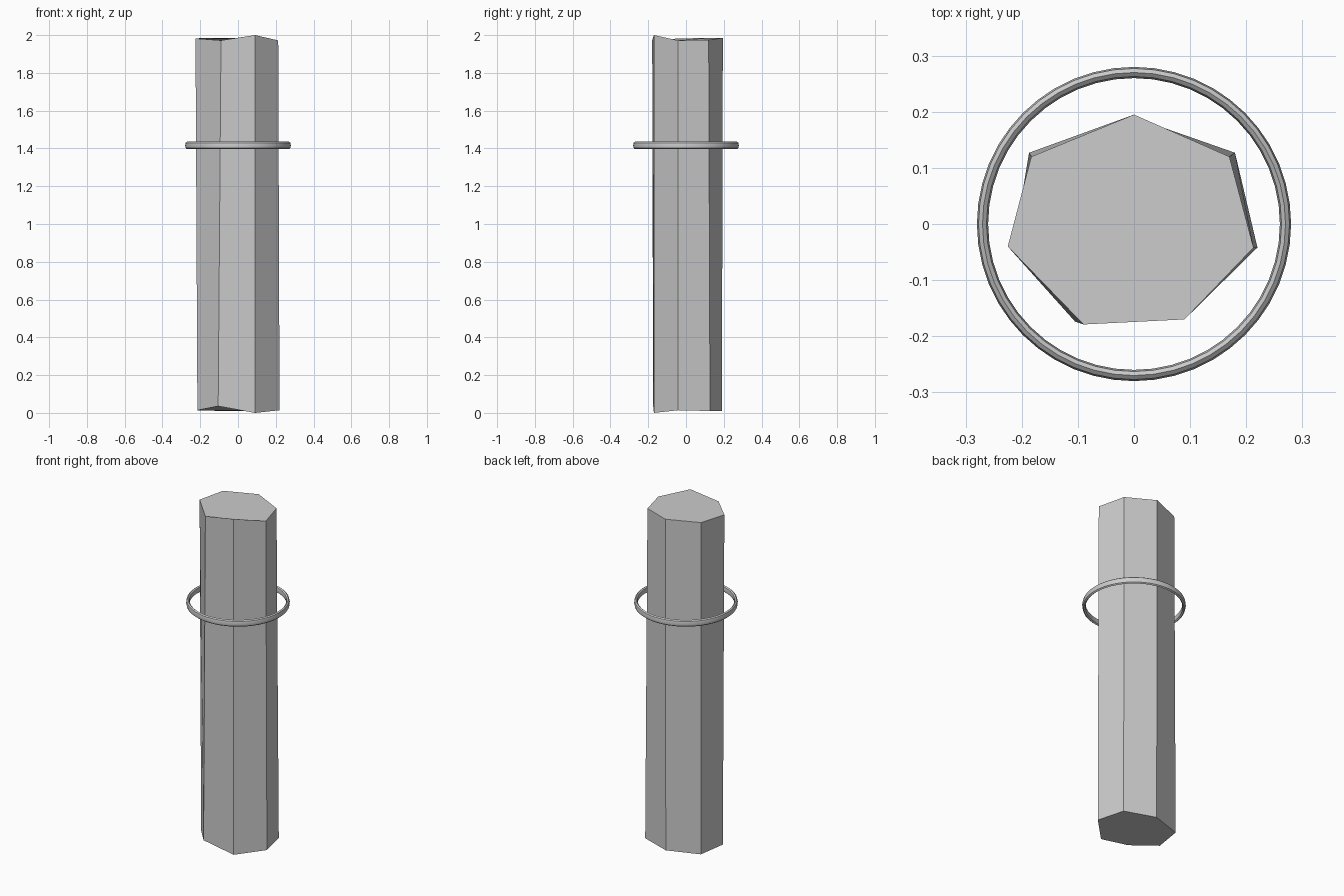
import bpy
import bmesh

cube = bpy.data.objects.get("Cube")
if cube:
    bpy.data.objects.remove(cube, do_unlink=True)


def material(name, colour):
    mat = bpy.data.materials.new(name)
    mat.use_nodes = True
    mat.diffuse_color = colour
    mat.node_tree.nodes["Principled BSDF"].inputs["Base Color"].default_value = colour
    return mat


grey = material("light grey", (0.6, 0.6, 0.6, 1))

# Uneven seven-sided column: end outlines run around from the back corner
top_outline = [(0, 0.195, 1.985), (-0.183, 0.12, 1.985), (-0.225, -0.04, 1.982),
               (-0.09, -0.179, 1.972), (0.09, -0.17, 2.0), (0.213, -0.042, 1.972),
               (0.17, 0.12, 1.975)]
base_outline = [(0, 0.19, 0.01), (-0.187, 0.127, 0.012), (-0.215, -0.04, 0.014),
                (-0.105, -0.174, 0.036), (0.09, -0.17, 0), (0.22, -0.042, 0.014),
                (0.18, 0.127, 0.01)]

bm = bmesh.new()
top = [bm.verts.new(p) for p in top_outline]
base = [bm.verts.new(p) for p in base_outline]
bm.faces.new(top)
bm.faces.new(base[::-1])
for i in range(len(top)):
    j = (i + 1) % len(top)
    bm.faces.new((top[i], base[i], base[j], top[j]))
bmesh.ops.recalc_face_normals(bm, faces=bm.faces)
mesh = bpy.data.meshes.new("column")
bm.to_mesh(mesh)
bm.free()
mesh.materials.append(grey)
column = bpy.data.objects.new("column", mesh)
bpy.context.collection.objects.link(column)

# Thin floating ring, taller than it is thick
bpy.ops.mesh.primitive_torus_add(
    major_radius=0.27, minor_radius=0.01, major_segments=48, minor_segments=8,
    location=(0, 0, 1.416))
ring = bpy.context.object
ring.name = "floating_ring"
ring.scale.z = 2
bpy.ops.object.transform_apply(location=False, rotation=False, scale=True)
ring.data.materials.append(grey)
bpy.ops.object.shade_smooth_by_angle()
